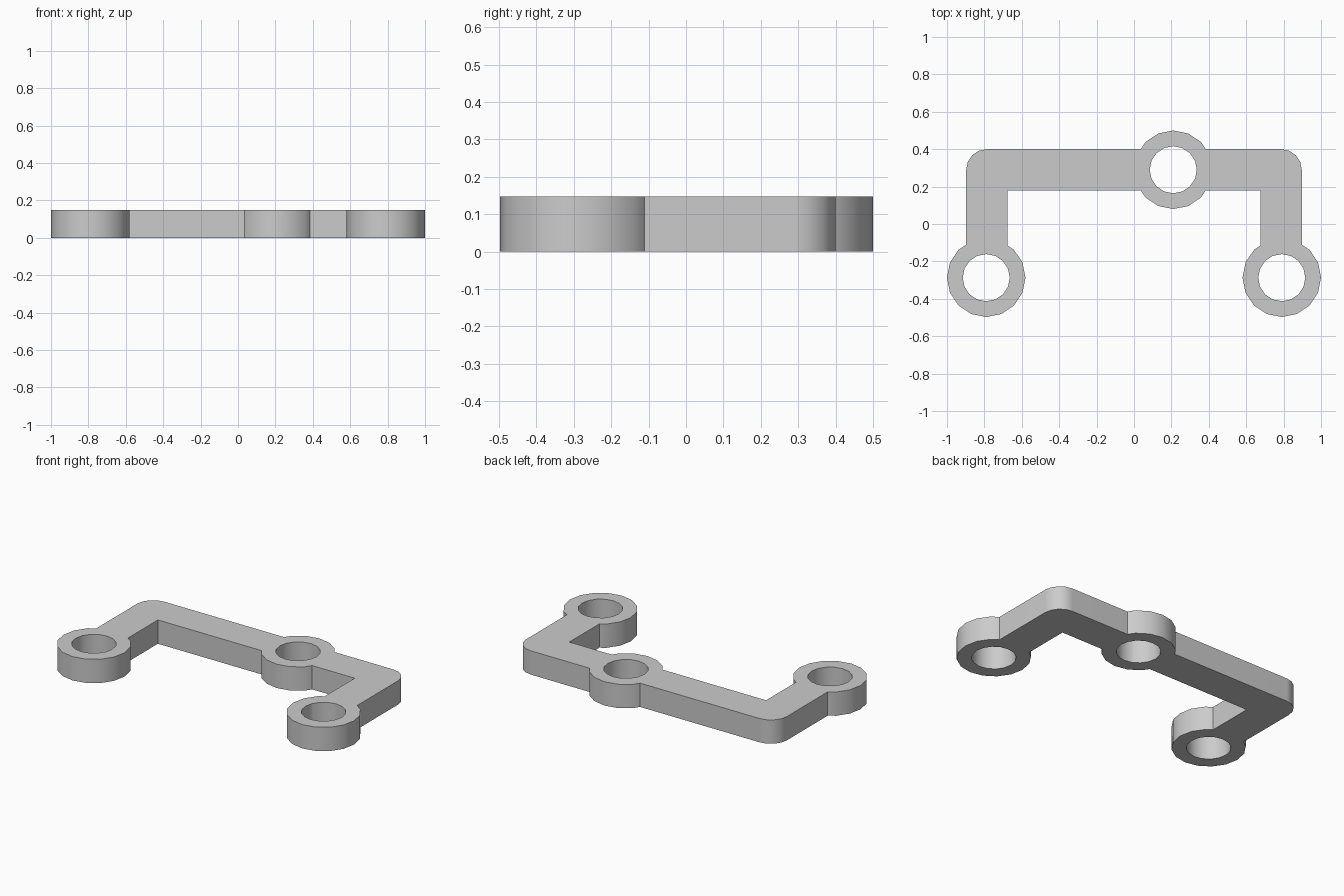
import bpy
import bmesh
from math import sin, cos, pi

if "Cube" in bpy.data.objects:
    bpy.data.objects.remove(bpy.data.objects["Cube"], do_unlink=True)

HEIGHT = 0.148
BOSS_R, HOLE_R = 0.21, 0.126
SIDES = 16
CENTRES = [(-0.79, -0.287), (0.79, -0.287), (0.21, 0.29)]
ARM_X, INNER_X = 0.897, 0.677
BACK_Y, INNER_Y = 0.4, 0.18
CORNER_R = 0.11

grey = bpy.data.materials.new("plain_grey")
grey.use_nodes = True
colour = (0.6, 0.6, 0.6, 1)
grey.diffuse_color = colour
grey.node_tree.nodes["Principled BSDF"].inputs["Base Color"].default_value = colour


def arc(cx, cy, r, start, end, steps):
    return [(cx + r * cos(start + (end - start) * i / steps),
             cy + r * sin(start + (end - start) * i / steps))
            for i in range(steps + 1)]


def prism(name, outline, z0, z1):
    """Extrude a counter-clockwise outline upwards."""
    bm = bmesh.new()
    face = bm.faces.new([bm.verts.new((x, y, z0)) for x, y in outline])
    top = bmesh.ops.extrude_face_region(bm, geom=[face])["geom"]
    bmesh.ops.translate(bm, vec=(0, 0, z1 - z0),
                        verts=[v for v in top if isinstance(v, bmesh.types.BMVert)])
    bmesh.ops.recalc_face_normals(bm, faces=bm.faces)
    mesh = bpy.data.meshes.new(name)
    bm.to_mesh(mesh)
    bm.free()
    mesh.materials.append(grey)
    ob = bpy.data.objects.new(name, mesh)
    bpy.context.collection.objects.link(ob)
    return ob


def combine(target, tool, operation):
    mod = target.modifiers.new(operation.lower(), "BOOLEAN")
    mod.operation, mod.solver, mod.object = operation, "EXACT", tool
    bpy.ops.object.modifier_apply(modifier=mod.name)
    bpy.data.objects.remove(tool, do_unlink=True)


# U-shaped bar with rounded back corners, arms ending inside the bosses
end_y = CENTRES[0][1]
cx, cy = ARM_X - CORNER_R, BACK_Y - CORNER_R
outline = [(ARM_X, end_y)]
outline += arc(cx, cy, CORNER_R, 0, pi / 2, 4)
outline += arc(-cx, cy, CORNER_R, pi / 2, pi, 4)
outline += [(-ARM_X, end_y), (-INNER_X, end_y), (-INNER_X, INNER_Y),
            (INNER_X, INNER_Y), (INNER_X, end_y)]
bracket = prism("bracket", outline, 0, HEIGHT)
bpy.context.view_layer.objects.active = bracket
bracket.select_set(True)

# Round bosses joined to the bar, each with a through hole
for x, y in CENTRES:
    circle = arc(x, y, BOSS_R, 0, 2 * pi, SIDES)[:-1]
    combine(bracket, prism("boss", circle, 0, HEIGHT), "UNION")
for x, y in CENTRES:
    circle = arc(x, y, HOLE_R, 0, 2 * pi, SIDES)[:-1]
    combine(bracket, prism("hole_cutter", circle, -0.1, HEIGHT + 0.1), "DIFFERENCE")

# Smooth round walls, crisp edges, flat straight walls
bpy.ops.object.shade_smooth_by_angle(angle=pi / 6)
weighted = bracket.modifiers.new("weighted_normals", "WEIGHTED_NORMAL")
weighted.keep_sharp = True
